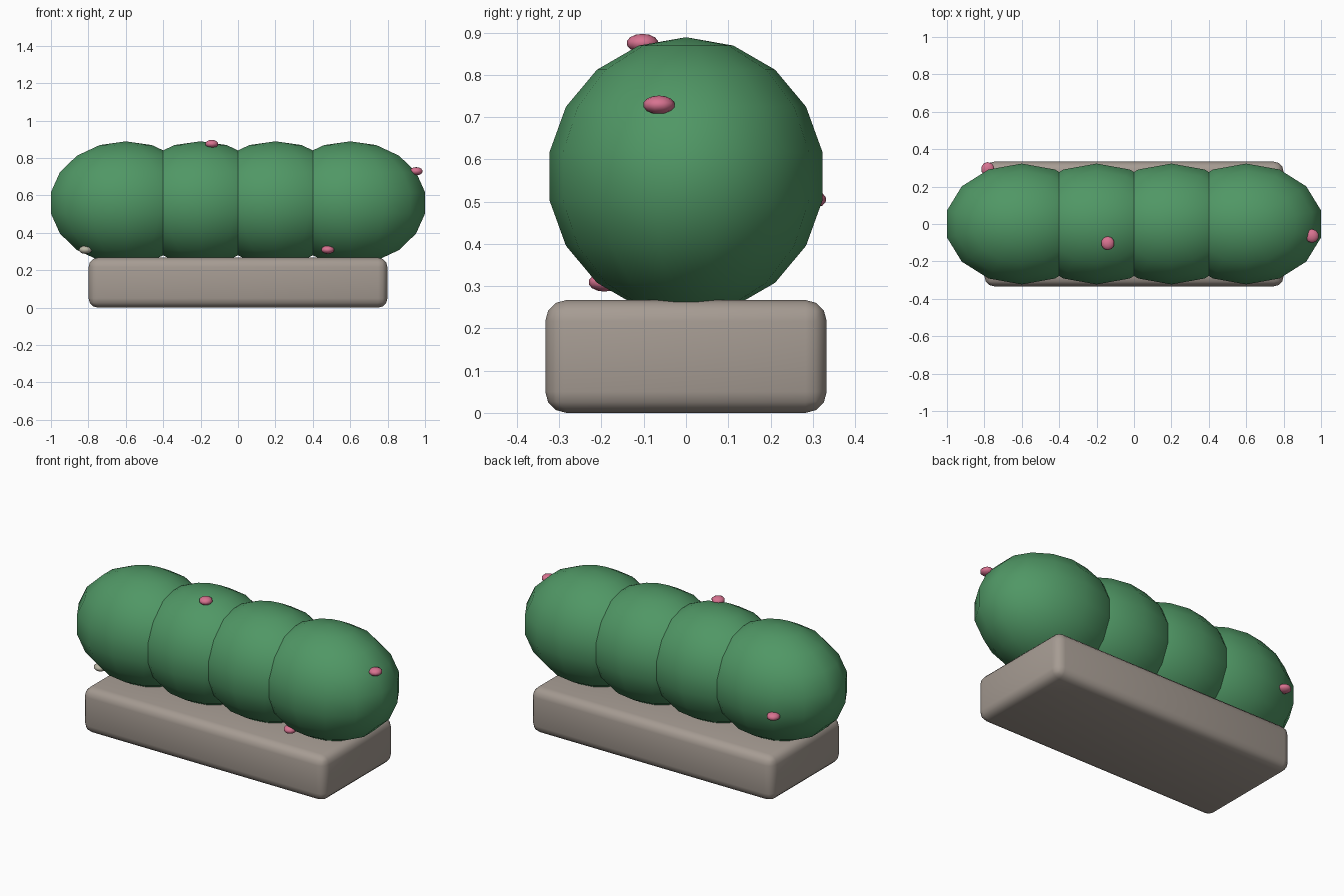
import bpy
import bmesh
from mathutils import Matrix

if "Cube" in bpy.data.objects:
    bpy.data.objects.remove(bpy.data.objects["Cube"], do_unlink=True)


def make_material(name, rgb):
    mat = bpy.data.materials.new(name)
    mat.use_nodes = True
    mat.diffuse_color = (*rgb, 1)
    mat.node_tree.nodes["Principled BSDF"].inputs["Base Color"].default_value = (*rgb, 1)
    return mat


green = make_material("hedge green", (0.08, 0.31, 0.13))
stone = make_material("warm stone", (0.38, 0.33, 0.29))
pink = make_material("blossom pink", (0.68, 0.17, 0.28))
cream = make_material("pale bud", (0.50, 0.47, 0.38))


def add_object(name, bm, mat, location):
    mesh = bpy.data.meshes.new(name)
    bm.to_mesh(mesh)
    bm.free()
    mesh.materials.append(mat)
    for face in mesh.polygons:
        face.use_smooth = True
    obj = bpy.data.objects.new(name, mesh)
    obj.location = location
    bpy.context.collection.objects.link(obj)
    return obj


def ellipsoid(name, mat, location, radii, segments, rings):
    bm = bmesh.new()
    bmesh.ops.create_uvsphere(bm, u_segments=segments, v_segments=rings, radius=1,
                              matrix=Matrix.Diagonal((*radii, 1)))
    return add_object(name, bm, mat, location)


# Planter: a block with rounded edges
bm = bmesh.new()
bmesh.ops.create_cube(bm, size=1, matrix=Matrix.Diagonal((1.598, 0.666, 0.267, 1)))
bmesh.ops.bevel(bm, geom=bm.edges[:], offset=0.05, segments=3, profile=0.5,
                affect='EDGES', clamp_overlap=True)
add_object("planter", bm, stone, (0, 0, 0.1335))

# Row of overlapping bushes
for i in range(4):
    ellipsoid(f"bush_{i + 1}", green, (-0.6 + 0.4 * i, 0, 0.56),
              (0.4167, 0.328, 0.329), 14, 9)

# Flattened blossoms dotted over the leaves
blossoms = [
    ("top_blossom", pink, (-0.14, -0.103, 0.875)),
    ("end_blossom", pink, (0.952, -0.064, 0.729)),
    ("front_blossom", pink, (0.48, -0.193, 0.309)),
    ("back_blossom", pink, (-0.782, 0.294, 0.505)),
    ("front_bud", cream, (-0.815, -0.13, 0.309)),
]
for name, mat, location in blossoms:
    ellipsoid(name, mat, location, (0.037, 0.038, 0.022), 10, 7)
